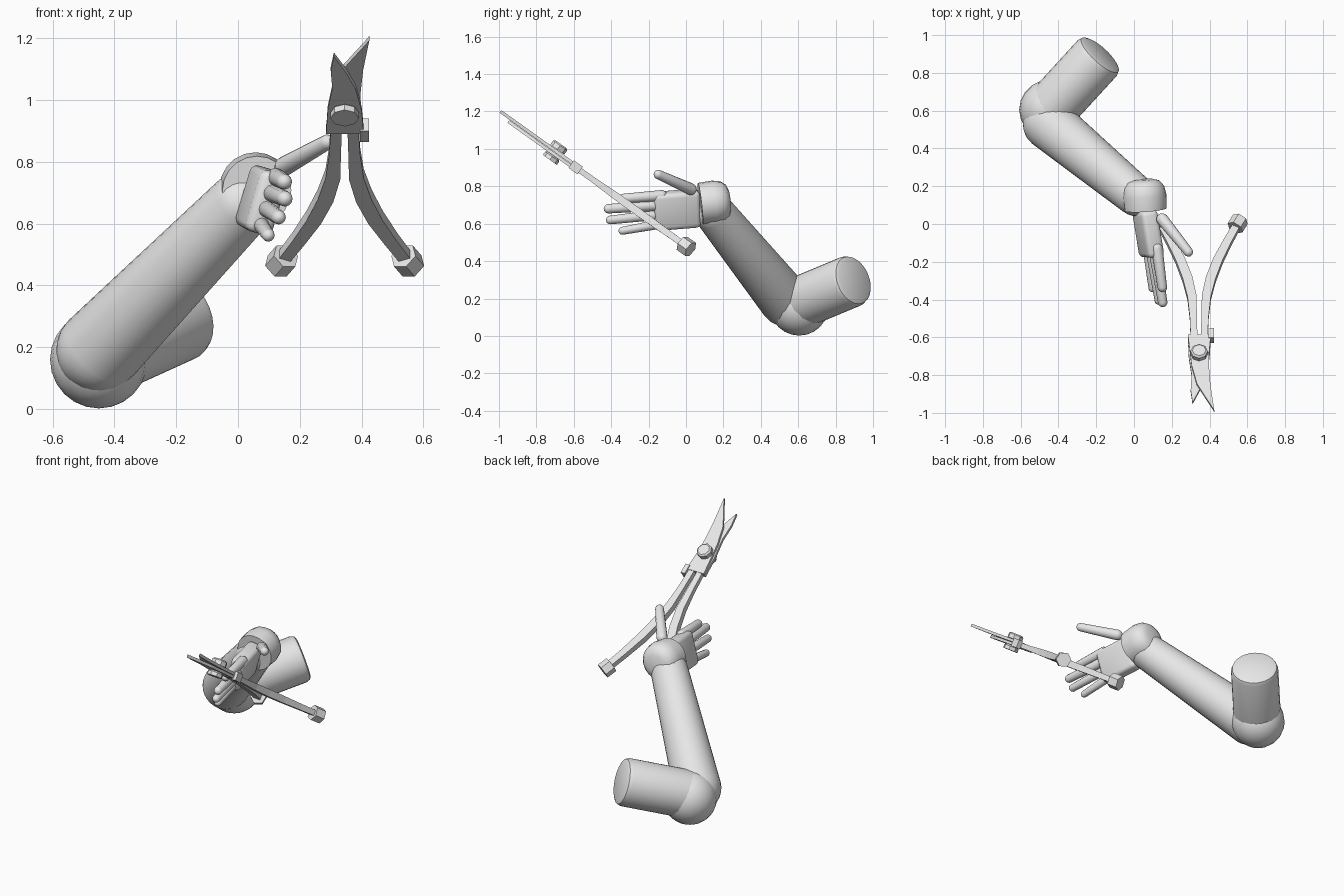
import bpy, bmesh, math
from mathutils import Vector, Matrix

if "Cube" in bpy.data.objects:
    bpy.data.objects.remove(bpy.data.objects["Cube"])

grey = bpy.data.materials.new("plain_grey")
grey.diffuse_color = (0.8, 0.8, 0.8, 1)
grey.use_nodes = True
grey.node_tree.nodes["Principled BSDF"].inputs["Base Color"].default_value = grey.diffuse_color


def finish(name, bm, smooth=True):
    bmesh.ops.recalc_face_normals(bm, faces=bm.faces[:])
    me = bpy.data.meshes.new(name)
    bm.to_mesh(me)
    bm.free()
    me.materials.append(grey)
    ob = bpy.data.objects.new(name, me)
    bpy.context.collection.objects.link(ob)
    if smooth:
        bpy.ops.object.select_all(action='DESELECT')
        ob.select_set(True)
        bpy.context.view_layer.objects.active = ob
        bpy.ops.object.shade_smooth_by_angle(angle=math.radians(40))
    return ob


def turned(name, start, end, profile, sides=24, smooth=True):
    """Round solid from start towards end; profile holds (distance, radius)."""
    a, b = Vector(start), Vector(end)
    rot = (b - a).to_track_quat('Z', 'Y')
    bm = bmesh.new()
    rings = []
    for d, r in profile:
        rings.append([bm.verts.new(a + rot @ Vector((
            r * math.cos(2 * math.pi * i / sides),
            r * math.sin(2 * math.pi * i / sides), d))) for i in range(sides)])
    for p, q in zip(rings, rings[1:]):
        for i in range(sides):
            j = (i + 1) % sides
            bm.faces.new((p[i], p[j], q[j], q[i]))
    bm.faces.new(rings[0][::-1])
    bm.faces.new(rings[-1])
    return finish(name, bm, smooth)


def capsule(name, start, end, r0, r1, sides=16, steps=5):
    """Tapered rod with rounded ends centred on start and end."""
    length = (Vector(end) - Vector(start)).length
    prof = []
    for i in range(steps + 1):
        t = math.radians(4 + 86 * i / steps)
        prof.append((-r0 * math.cos(t), r0 * math.sin(t)))
    for i in range(steps + 1):
        t = math.radians(90 - 86 * i / steps)
        prof.append((length + r1 * math.cos(t), r1 * math.sin(t)))
    return turned(name, start, end, prof, sides)


# Upper arm with a softened shoulder end
elbow = Vector((-0.45, 0.60, 0.175))
shoulder = Vector((-0.175, 0.90, 0.30))
n = (shoulder - elbow).length
turned("upper_arm", elbow, shoulder,
       [(0, 0.14), (n - 0.03, 0.14), (n - 0.008, 0.132), (n, 0.115)], 28)

# Elbow joint
bm = bmesh.new()
bmesh.ops.create_uvsphere(bm, u_segments=20, v_segments=12, radius=0.158)
bmesh.ops.translate(bm, verts=bm.verts[:], vec=(-0.45, 0.605, 0.16))
finish("elbow_joint", bm)

# Forearm
capsule("forearm", (-0.45, 0.53, 0.19), (0.01, 0.15, 0.66), 0.138, 0.108, 28, 7)

# Wrist cuff, domed towards the forearm
turned("wrist_cuff", (0.05, 0.235, 0.725), (0.062, 0.06, 0.705),
       [(0, 0.05), (0.012, 0.085), (0.04, 0.107), (0.085, 0.116), (0.16, 0.112)], 20)

# Palm: a bevelled slab, thin across and tall
fwd = Vector((0.16, -0.98, -0.08)).normalized()
up = Vector((0.28, 0, 0.96))
up = (up - fwd * up.dot(fwd)).normalized()
side = fwd.cross(up)
frame = Matrix((side, fwd, up)).transposed().to_4x4()
bm = bmesh.new()
bmesh.ops.create_cube(bm, size=1, matrix=Matrix.Translation((0.075, -0.05, 0.675))
                      @ frame @ Matrix.Diagonal((0.092, 0.25, 0.205, 1)))
bmesh.ops.bevel(bm, geom=bm.edges[:], offset=0.025, segments=3, affect='EDGES', profile=0.5)
finish("palm", bm)

# Fingers and thumb
fingers = {
    "index_finger": ((0.122, -0.13, 0.750), (0.150, -0.335, 0.735), 0.028),
    "middle_finger": ((0.105, -0.13, 0.700), (0.152, -0.415, 0.680), 0.028),
    "ring_finger": ((0.088, -0.13, 0.650), (0.132, -0.405, 0.620), 0.026),
    "little_finger": ((0.072, -0.13, 0.600), (0.098, -0.340, 0.562), 0.024),
}
for name, (a, b, r) in fingers.items():
    capsule(name, a, b, r + 0.002, r - 0.003, 12, 4)
capsule("thumb", (0.15, 0.025, 0.785), (0.288, -0.148, 0.863), 0.032, 0.025, 14, 4)

# Shears lie in a tilted plane: u across, v towards the tips, w upwards
pivot = Vector((0.345, -0.70, 0.98))
V = Vector((0, -0.814, 0.581))
W = Vector((0, 0.581, 0.814))


def place(u, v, w):
    return pivot + Vector((u, 0, 0)) + V * v + W * w


def plate(name, outline, w0, w1):
    bm = bmesh.new()
    low = [bm.verts.new(place(u, v, w0)) for u, v in outline]
    top = [bm.verts.new(place(u, v, w1)) for u, v in outline]
    bm.faces.new(low)
    bm.faces.new(top[::-1])
    for i in range(len(low)):
        j = (i + 1) % len(low)
        bm.faces.new((low[i], low[j], top[j], top[i]))
    return finish(name, bm, False)


# Blades, one above the other
plate("upper_blade", [(-0.06, -0.13), (0.062, -0.13), (0.052, 0), (0.052, 0.08),
                      (0.06, 0.20), (0.08, 0.365), (0.065, 0.335), (0.03, 0.27),
                      (-0.012, 0.19), (-0.04, 0.07)], 0.001, 0.018)
plate("lower_blade", [(-0.06, -0.13), (0.062, -0.13), (0.055, 0), (0.035, 0.12),
                      (0.005, 0.21), (-0.035, 0.30), (-0.045, 0.22),
                      (-0.04, 0.12), (-0.055, 0)], -0.018, -0.001)

# Pivot bolt heads and shaft
for name, w0, w1 in (("bolt_head", 0.02, 0.055), ("bolt_nut", -0.048, -0.018)):
    turned(name, place(0, 0, w0), place(0, 0, w1),
           [(0, 0.046), (abs(w1 - w0) - 0.008, 0.046), (abs(w1 - w0), 0.036)], 8, False)

# Small stop tab beside the blade root
plate("stop_tab", [(0.05, -0.165), (0.078, -0.165), (0.078, -0.105), (0.05, -0.105)],
      -0.025, 0.025)

# Curved handles with hexagonal end caps, mirrored
path = [(0.027, -0.11, 0.018), (0.031, -0.25, 0.019), (0.038, -0.38, 0.024),
        (0.062, -0.50, 0.026), (0.100, -0.62, 0.025), (0.150, -0.74, 0.022),
        (0.205, -0.86, 0.020)]
for label, s in (("right", 1), ("left", -1)):
    bm = bmesh.new()
    rings = []
    for i, (u, v, h) in enumerate(path):
        p, q = path[max(i - 1, 0)], path[min(i + 1, len(path) - 1)]
        t = Vector((q[0] - p[0], q[1] - p[1])).normalized()
        rings.append([bm.verts.new(place(s * (u - t.y * e * h), v + t.x * e * h, f * h))
                      for e, f in ((-1, -0.8), (1, -0.8), (1, 0.8), (-1, 0.8))])
    for a, b in zip(rings, rings[1:]):
        for i in range(4):
            j = (i + 1) % 4
            bm.faces.new((a[i], a[j], b[j], b[i]))
    bm.faces.new(rings[0])
    bm.faces.new(rings[-1][::-1])
    finish(label + "_handle", bm, False)
    turned(label + "_handle_cap", place(s * 0.190, -0.835, 0), place(s * 0.218, -0.89, 0),
           [(0, 0.046), (0.062, 0.046)], 6, False)
